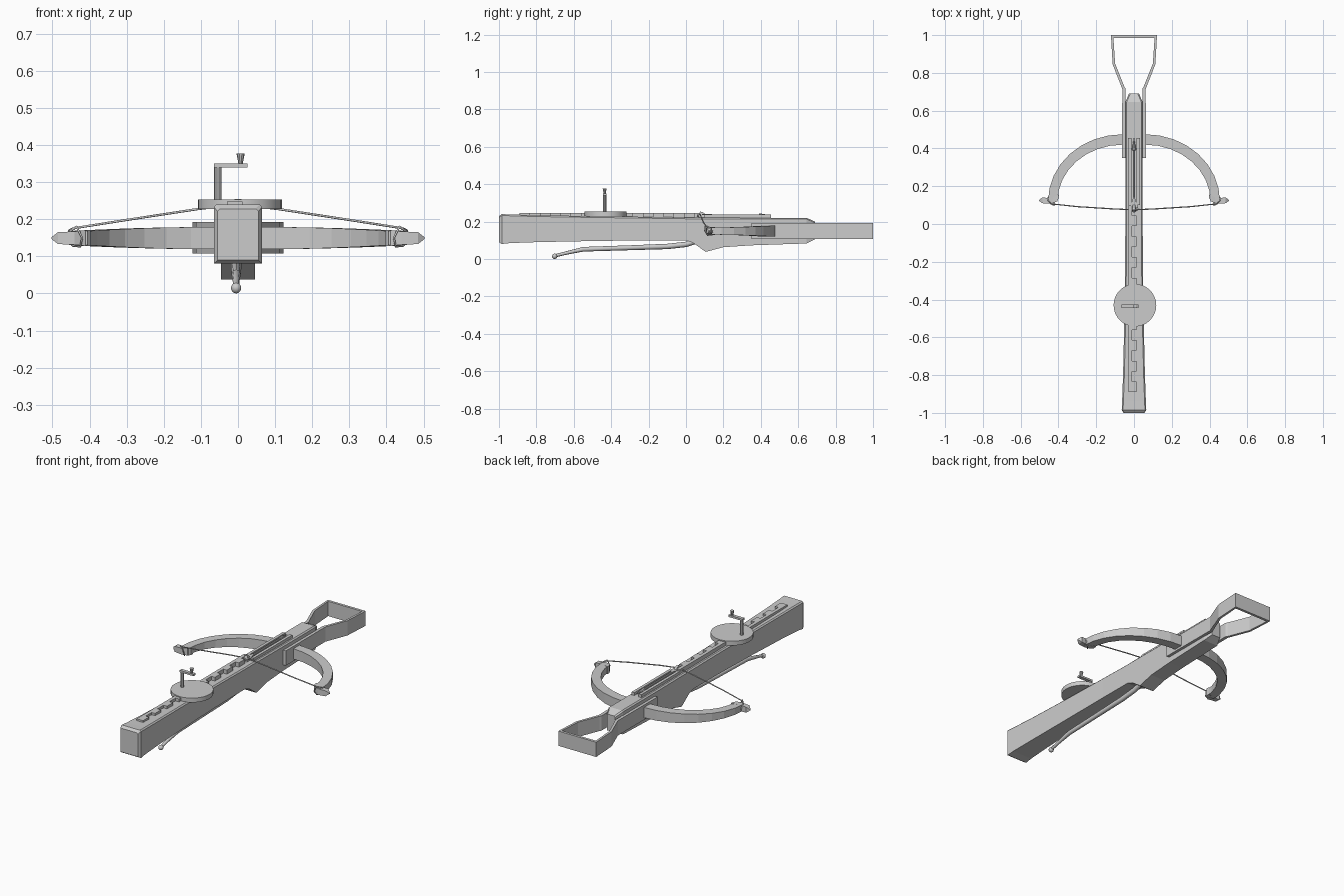
import bpy, bmesh, math

if "Cube" in bpy.data.objects:
    bpy.data.objects.remove(bpy.data.objects["Cube"])


def finish(name, bm, mirror=False, smooth=False):
    bmesh.ops.recalc_face_normals(bm, faces=bm.faces)
    me = bpy.data.meshes.new(name)
    bm.to_mesh(me)
    bm.free()
    ob = bpy.data.objects.new(name, me)
    bpy.context.collection.objects.link(ob)
    if mirror:
        ob.modifiers.new("mirror", 'MIRROR').use_clip = True
    if smooth:
        bpy.ops.object.select_all(action='DESELECT')
        ob.select_set(True)
        bpy.context.view_layer.objects.active = ob
        bpy.ops.object.shade_smooth_by_angle(angle=math.radians(40))
    return ob


def loft(name, rings, mirror=False, cap_start=True, smooth=False):
    bm = bmesh.new()
    vs = [[bm.verts.new(p) for p in r] for r in rings]
    n = len(vs[0])
    for a, b in zip(vs, vs[1:]):
        for i in range(n):
            j = (i + 1) % n
            bm.faces.new((a[i], a[j], b[j], b[i]))
    if cap_start:
        bm.faces.new(vs[0])
    bm.faces.new(vs[-1])
    return finish(name, bm, mirror, smooth)


def prism(name, pts, z0, z1, mirror=False):
    return loft(name, [[(x, y, z) for x, y in pts] for z in (z0, z1)], mirror)


def box(name, x0, x1, y0, y1, z0, z1, mirror=False):
    return prism(name, [(x0, y0), (x1, y0), (x1, y1), (x0, y1)], z0, z1, mirror)


def cyl(name, x, y, z0, z1, r0, r1, n):
    ring = lambda r, z: [(x + r * math.cos(2 * math.pi * i / n),
                          y + r * math.sin(2 * math.pi * i / n), z) for i in range(n)]
    return loft(name, [ring(r0, z0), ring(r1, z1)], smooth=n > 12)


def tube(name, pts, r, radii=None, res=1, cyclic=False):
    cu = bpy.data.curves.new(name, 'CURVE')
    cu.dimensions = '3D'
    cu.bevel_depth = r
    cu.bevel_resolution = res
    cu.use_fill_caps = True
    sp = cu.splines.new('POLY')
    sp.points.add(len(pts) - 1)
    sp.use_cyclic_u = cyclic
    for i, p in enumerate(pts):
        sp.points[i].co = (*p, 1)
        sp.points[i].radius = radii[i] if radii else 1
    ob = bpy.data.objects.new(name, cu)
    bpy.context.collection.objects.link(ob)
    return ob


# Stock: rectangular sections (y, half width, bottom, top) with chamfered top edges
sections = [(-1.0, .055, .09, .228), (-.985, .065, .08, .24), (-.94, .063, .085, .238),
            (-.8, .058, .09, .234), (-.5, .051, .096, .229), (-.2, .047, .1, .225),
            (0, .046, .1, .222), (.04, .046, .085, .222), (.105, .046, .038, .222),
            (.2, .046, .063, .221), (.35, .046, .073, .22), (.645, .046, .083, .22),
            (.69, .027, .105, .2)]
rings = []
for y, w, b, t in sections:
    c = .007
    rings.append([(-w, y, b), (w, y, b), (w, y, t - c), (w - c, y, t),
                  (c - w, y, t), (-w, y, t - c)])
loft("stock", rings)

# Foot stirrup with side straps
stirrup = [(0, 1.0), (.122, 1.0), (.113, .845), (.062, .715), (.063, .35), (.044, .35),
           (.044, .715), (.05, .725), (.1, .85), (.109, .985), (0, .985)]
prism("stirrup", stirrup, .107, .193, mirror=True)

# Bow limbs, tapering in height towards the tips
rings = []
for i in range(-1, 9):
    a = math.pi / 2 * max(i, 0) / 8
    s, c = math.sin(a), math.cos(a)
    x0 = 0 if i < 0 else .06
    h = .03 - .011 * s * s
    o, n = (x0 + .395 * s, .12 + .355 * c), (x0 + .345 * s, .12 + .30 * c)
    rings.append([(*o, .149 - h), (*o, .149 + h), (*n, .149 + h), (*n, .149 - h)])
loft("bow", rings, mirror=True, cap_start=False)

# Bow tips with a pointed end
rings = []
for x, y0, y1, h in [(.398, .135, .155, .022), (.412, .118, .15, .021), (.44, .107, .137, .018),
                     (.485, .11, .14, .016), (.502, .122, .128, .003)]:
    rings.append([(x, y0, .149 - h), (x, y1, .149 - h), (x, y1, .149 + h), (x, y0, .149 + h)])
loft("bow_tip", rings, mirror=True)

# Bow string and the loops around the tips
half = [(.455, .125, .165), (.44, .107, .176), (.3, .092, .198), (.11, .08, .227)]
tube("bow_string", half + [(0, .075, .24)] + [(-x, y, z) for x, y, z in half[::-1]], .0032)
for s in (-1, 1):
    tube("string_loop", [(s * .435, .103, .18), (s * .455, .125, .17), (s * .455, .142, .15),
                         (s * .445, .14, .128), (s * .425, .115, .126), (s * .42, .1, .15)],
         .003, cyclic=True)

# Toothed rack along the top
pts = [(-.03, .1), (-.03, -.89)]
y = -.89
while y < .08:
    pts += [(.012, y), (.012, y + .055), (-.01, y + .055), (-.01, min(y + .11, .1))]
    y += .11
rack = prism("rack", pts, .215, .247)

# Winding disc with crank
cyl("winding_disc", .005, -.43, .228, .253, .113, .113, 32)
cyl("crank_post", -.054, -.435, .25, .35, .01, .01, 10)
box("crank_arm", -.065, .025, -.445, -.425, .339, .35)
cyl("crank_knob", .007, -.435, .35, .377, .006, .011, 10)

# Guide rails and the bolt lying between them
box("guide_rail", .014, .031, .1, .455, .21, .237, mirror=True)
rings = []
for y, r in [(.06, .006), (.39, .006), (.392, .011), (.452, .0015)]:
    rings.append([(r * math.cos(i * math.pi / 4), y, .233 + r * math.sin(i * math.pi / 4))
                  for i in range(8)])
loft("bolt", rings)
prism("bolt_fletching", [(-.022, .085), (.022, .085), (.004, .14), (-.004, .14)], .236, .24)
loft("string_catch", [[(-.012, .065, .215), (.012, .065, .215), (.012, .125, .215), (-.012, .125, .215)],
                      [(-.009, .075, .254), (.009, .075, .254), (.006, .09, .25), (-.006, .09, .25)]])

# Long trigger lever with a rounded end
tube("trigger_lever", [(-.005, -.705, .016), (-.005, -.64, .032), (-.005, -.55, .052),
                       (-.005, -.3, .06), (-.005, -.1, .067), (-.005, 0, .078), (-.005, .07, .1)],
     .013, [.65, .7, .95, 1, 1.1, 1.1, 1.1], res=2)
bm = bmesh.new()
bmesh.ops.create_uvsphere(bm, u_segments=10, v_segments=7, radius=.0145)
bmesh.ops.translate(bm, verts=bm.verts, vec=(-.005, -.702, .0145))
finish("lever_knob", bm, smooth=True)
